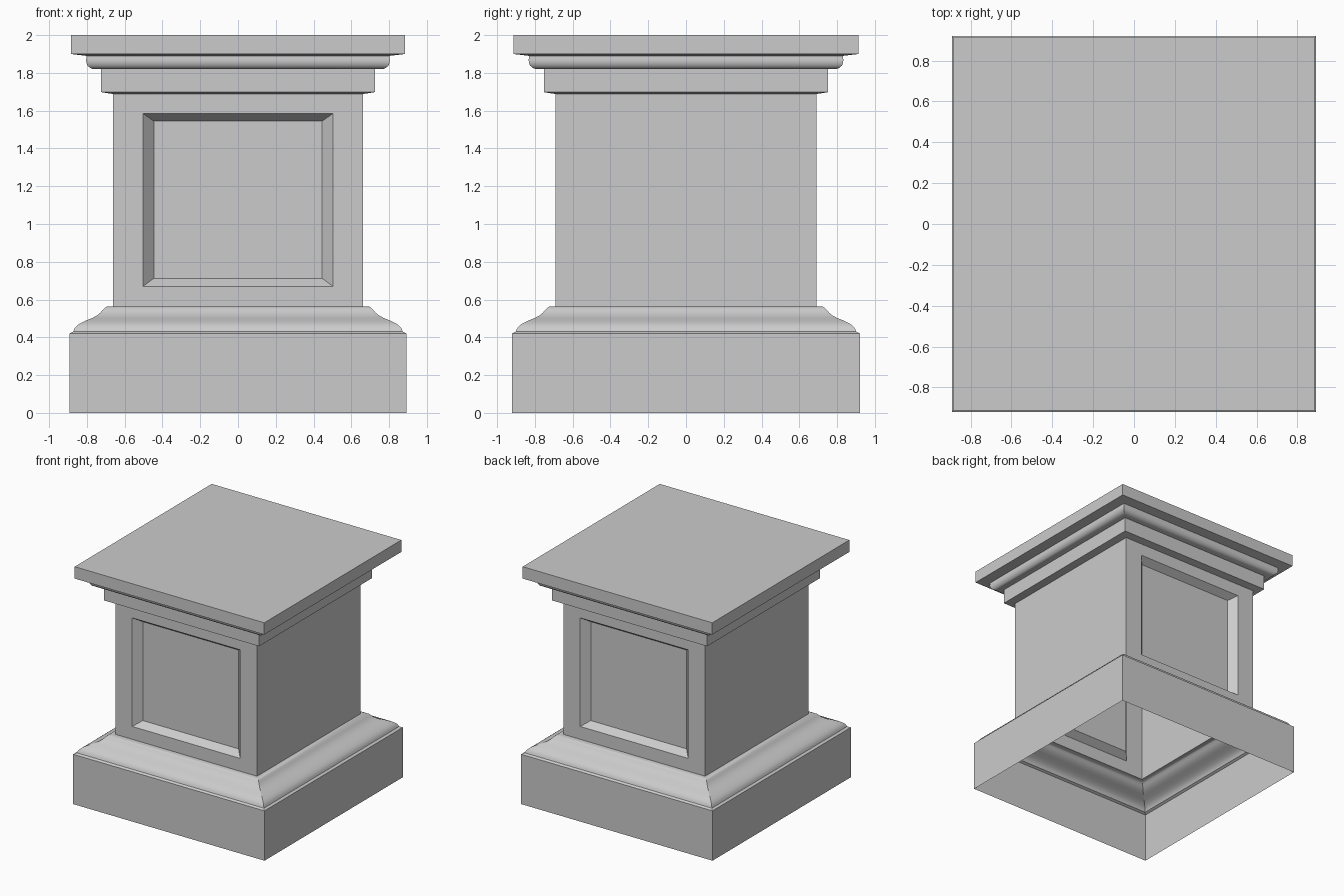
import bpy, bmesh

if "Cube" in bpy.data.objects:
    bpy.data.objects.remove(bpy.data.objects["Cube"])

DY = 0.029  # the block is slightly deeper than wide

# Outline: (half width in x, height), bottom to top
plinth = [(0.892, 0), (0.892, 0.42), (0.872, 0.43)]
ogee = [(0.866, 0.446), (0.855, 0.46), (0.838, 0.473), (0.808, 0.488), (0.77, 0.503),
        (0.745, 0.517), (0.728, 0.531), (0.716, 0.545), (0.706, 0.556), (0.695, 0.562)]
shaft = [(0.661, 0.562), (0.661, 1.688)]
frieze = [(0.724, 1.698), (0.724, 1.82)]
ovolo = [(0.767, 1.82), (0.784, 1.827), (0.796, 1.838), (0.803, 1.854), (0.804, 1.87), (0.801, 1.884)]
slab = [(0.801, 1.89), (0.884, 1.90), (0.884, 2.0)]
profile = plinth + ogee + shaft + frieze + ovolo + slab

# Stack rectangular rings into one shell, open underneath
bm = bmesh.new()
rings = [[bm.verts.new((sx * w, sy * (w + DY), z))
          for sx, sy in ((-1, -1), (1, -1), (1, 1), (-1, 1))] for w, z in profile]
panels = []
shaft_start = len(plinth) + len(ogee)
for i, (a, b) in enumerate(zip(rings, rings[1:])):
    for k in range(4):
        n = (k + 1) % 4
        f = bm.faces.new((a[k], a[n], b[n], b[k]))
        if i == shaft_start and k in (0, 2):
            panels.append(f)
bm.faces.new(rings[-1])
bm.normal_update()

# Sunken bevelled panels on front and back
for f in panels:
    side = -1 if f.calc_center_median().y < 0 else 1
    for half, low, high, depth in ((0.503, 0.67, 1.585, 0), (0.446, 0.712, 1.545, 0.06)):
        bmesh.ops.inset_individual(bm, faces=[f], thickness=0.03)
        mid = f.calc_center_median().z
        for v in f.verts:
            v.co = (half if v.co.x > 0 else -half,
                    side * (0.661 + DY - depth),
                    high if v.co.z > mid else low)

mesh = bpy.data.meshes.new("pedestal")
bm.to_mesh(mesh)
bm.free()
pedestal = bpy.data.objects.new("pedestal", mesh)
bpy.context.collection.objects.link(pedestal)

# Smooth mouldings, crisp corners
bpy.context.view_layer.objects.active = pedestal
pedestal.select_set(True)
bpy.ops.object.shade_smooth_by_angle(angle=0.5)
